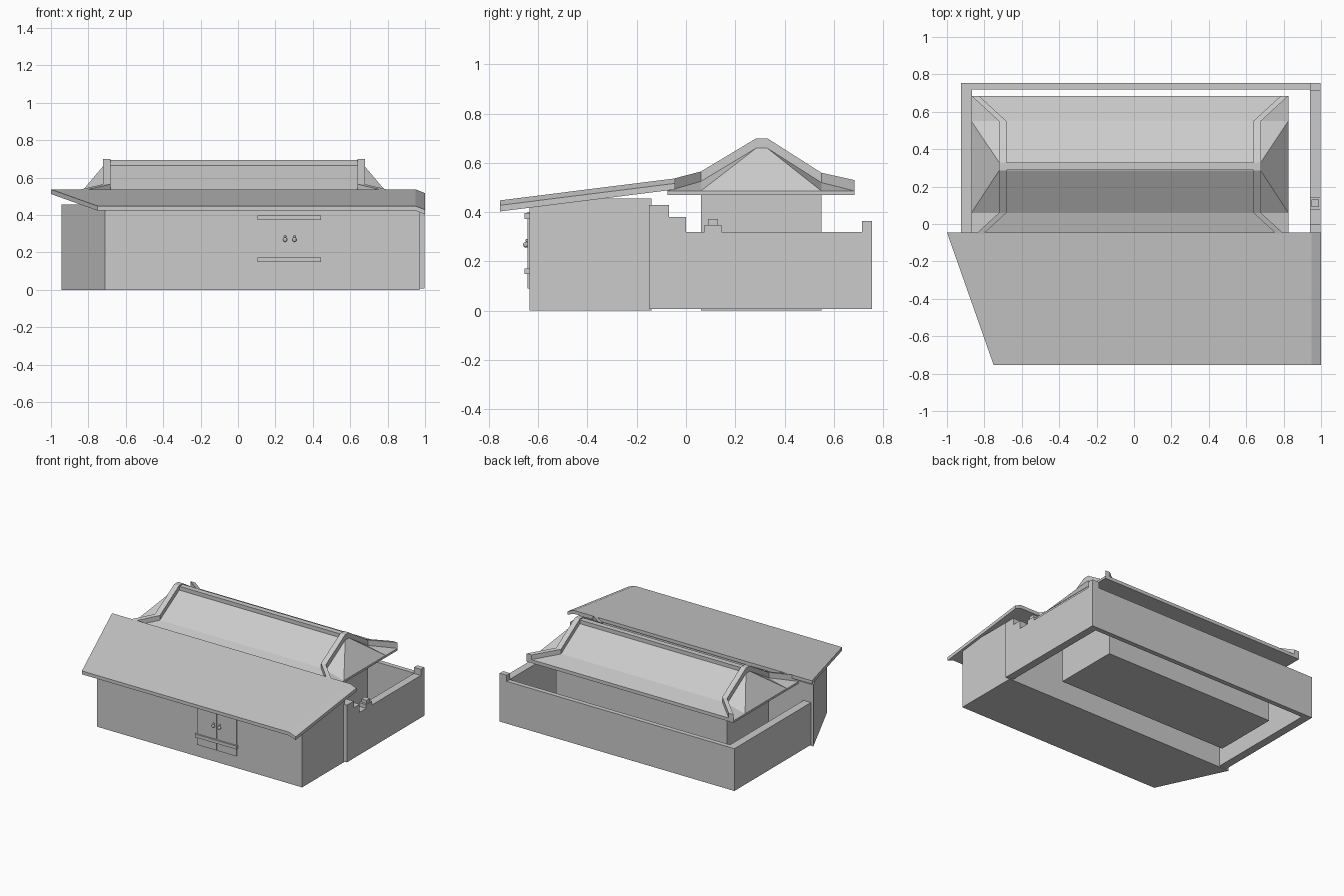
import bpy, bmesh
from mathutils import Vector

cube = bpy.data.objects.get("Cube")
if cube:
    bpy.data.objects.remove(cube, do_unlink=True)

grey = bpy.data.materials.new("plaster_grey")
grey.use_nodes = True
COLOUR = (0.6, 0.6, 0.6, 1)
grey.diffuse_color = COLOUR
grey.node_tree.nodes["Principled BSDF"].inputs["Base Color"].default_value = COLOUR


def finish(name, bm):
    bmesh.ops.recalc_face_normals(bm, faces=bm.faces)
    mesh = bpy.data.meshes.new(name)
    bm.to_mesh(mesh)
    bm.free()
    mesh.materials.append(grey)
    obj = bpy.data.objects.new(name, mesh)
    bpy.context.collection.objects.link(obj)
    return obj


def loft(name, rings):
    """Skin closed rings of equal length and cap both ends."""
    bm = bmesh.new()
    loops = [[bm.verts.new(p) for p in ring] for ring in rings]
    for a, b in zip(loops, loops[1:]):
        for i in range(len(a)):
            j = (i + 1) % len(a)
            bm.faces.new((a[i], a[j], b[j], b[i]))
    bm.faces.new(loops[0])
    bm.faces.new(loops[-1])
    return finish(name, bm)


def box(name, x, y, z):
    return loft(name, [[(x[0], y[0], h), (x[1], y[0], h), (x[1], y[1], h), (x[0], y[1], h)]
                       for h in z])


# Front building with one slanted end
plan = [(-0.71, -0.635), (0.97, -0.635), (0.97, -0.14), (-0.945, -0.14)]
loft("front_building", [[(x, y, h) for x, y in plan] for h in (0, 0.455)])


# Lean-to roof whose right edge bends down
def roof_ring(x_left, y, z):
    top = [(x_left, z), (0.95, z), (1.0, z - 0.02)]
    return ([(x, y, h) for x, h in top] +
            [(x, y, h - 0.025) for x, h in reversed(top)])


loft("front_roof", [roof_ring(-0.75, -0.755, 0.448), roof_ring(-1.0, -0.045, 0.537)])

# Double door with bars and knobs
for side, x0, x1 in (("right", 0.115, 0.273), ("left", 0.278, 0.437)):
    box("door_" + side, (x0, x1), (-0.643, -0.635), (0.09, 0.40))
for label, z in (("lower", 0.148), ("upper", 0.373)):
    box("door_bar_" + label, (0.105, 0.445), (-0.655, -0.635), (z, z + 0.024))
for side, x in (("right", 0.252), ("left", 0.302)):
    for part, radius, y, z in (("knob", 0.012, -0.65, 0.268), ("knob_stud", 0.007, -0.645, 0.285)):
        bm = bmesh.new()
        bmesh.ops.create_uvsphere(bm, u_segments=10, v_segments=6, radius=radius)
        bmesh.ops.translate(bm, verts=bm.verts, vec=Vector((x, y, z)))
        finish(f"{part}_{side}", bm)

# Courtyard walls, the left one stepped
box("right_wall", (-0.925, -0.865), (-0.14, 0.755), (0.007, 0.32))
box("back_wall", (-0.925, 0.995), (0.72, 0.755), (0.007, 0.32))
profile = [(-0.15, 0.007), (0.755, 0.007), (0.755, 0.365), (0.715, 0.365), (0.715, 0.32),
           (0, 0.32), (0, 0.38), (-0.07, 0.38), (-0.07, 0.43), (-0.15, 0.43)]
loft("left_wall", [[(x, y, z) for y, z in profile] for x in (0.94, 0.997)])
box("wall_cap_base", (0.94, 0.997), (0.075, 0.145), (0.32, 0.348))
box("wall_cap_top", (0.948, 0.99), (0.09, 0.13), (0.348, 0.372))

# Main hall: body, eave slab and curved-slope roof about its own centre line
MID, EAVE, GABLE = -0.022, 0.847, 0.70
box("hall_body", (MID - GABLE, MID + GABLE), (0.06, 0.55), (0, 0.48))
box("hall_eave", (MID - EAVE, MID + EAVE), (-0.075, 0.685), (0.47, 0.485))
slope = [(-0.075, EAVE, 0.495), (0.06, GABLE, 0.53), (0.285, GABLE, 0.665),
         (0.33, GABLE, 0.665), (0.55, GABLE, 0.525), (0.685, EAVE, 0.495)]
loft("hall_roof", [[(MID - w, y, 0.475), (MID + w, y, 0.475), (MID + w, y, z), (MID - w, y, z)]
                   for y, w, z in slope])
box("hall_ridge", (MID - GABLE, MID + GABLE), (0.29, 0.33), (0.65, 0.693))

for label, s in (("left", 1), ("right", -1)):
    # Raised verge following the gable and then the hips
    loft("verge_" + label, [[(MID + s * (w - 0.04), y, z - 0.01), (MID + s * w, y, z - 0.01),
                             (MID + s * w, y, z + 0.035), (MID + s * (w - 0.04), y, z + 0.035)]
                            for y, w, z in slope])
    # Skirt roof closing the gable end
    bm = bmesh.new()
    e = [bm.verts.new((MID + s * EAVE, y, 0.486)) for y in (-0.075, 0.06, 0.55, 0.685)]
    p = [bm.verts.new((MID + s * GABLE, y, z - 0.005)) for y, w, z in slope[1:5]]
    for face in ((e[0], e[1], p[0]), (e[1], p[1], p[0]), (e[1], e[2], p[2], p[1]),
                 (e[2], p[3], p[2]), (e[2], e[3], p[3])):
        bm.faces.new(face if s > 0 else face[::-1])
    finish("skirt_roof_" + label, bm)
